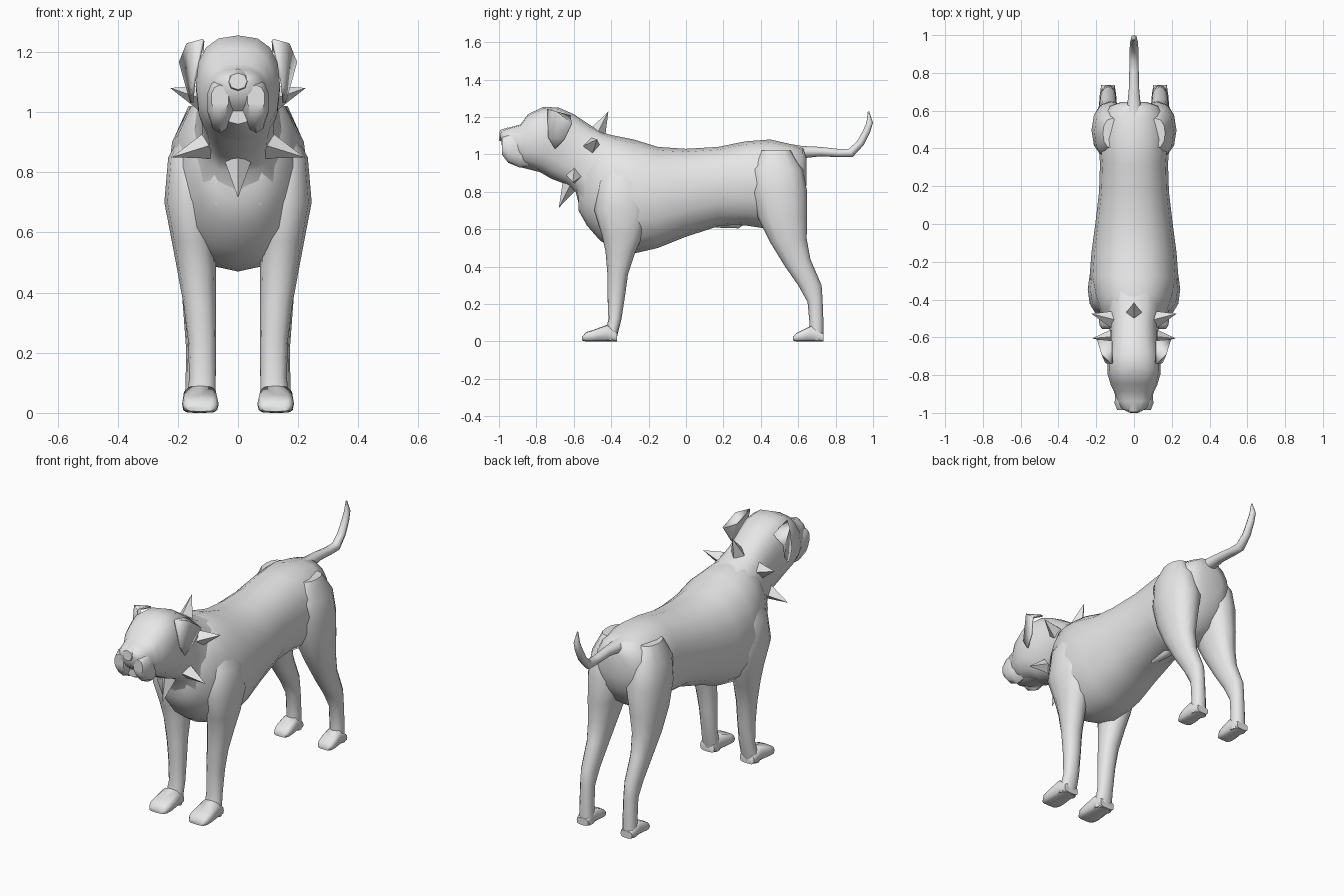
import bpy, bmesh, math
from mathutils import Vector

grey = bpy.data.materials.new("light grey")
grey.diffuse_color = (0.8, 0.8, 0.8, 1)


def finish(name, bm, mirror=False, smooth=True, thick=0):
    bmesh.ops.recalc_face_normals(bm, faces=bm.faces)
    me = bpy.data.meshes.new(name)
    bm.to_mesh(me)
    bm.free()
    me.materials.append(grey)
    if smooth:
        me.shade_smooth()
        me.set_sharp_from_angle(angle=math.radians(55))
    ob = bpy.data.objects.new(name, me)
    bpy.context.collection.objects.link(ob)
    if thick:
        mod = ob.modifiers.new("thickness", 'SOLIDIFY')
        mod.thickness = thick
        mod.offset = 0
    if mirror:
        ob.modifiers.new("mirror", 'MIRROR')
    return ob


def loft(name, rings, mirror=False, n=12, power=2.2):
    """Skin rings (ya, za, yb, zb, half_width, centre_x) spanning a to b."""
    bm = bmesh.new()
    loops = []
    for ya, za, yb, zb, hw, *cx in rings:
        x0 = cx[0] if cx else 0
        loop = []
        for i in range(n):
            t = 2 * math.pi * i / n
            c = math.copysign(abs(math.cos(t)) ** (2 / power), math.cos(t))
            s = math.copysign(abs(math.sin(t)) ** (2 / power), math.sin(t))
            loop.append(bm.verts.new((x0 + hw * s,
                                      (ya + yb) / 2 + (yb - ya) / 2 * c,
                                      (za + zb) / 2 + (zb - za) / 2 * c)))
        loops.append(loop)
    for p, q in zip(loops, loops[1:]):
        for i in range(n):
            j = (i + 1) % n
            bm.faces.new((p[i], p[j], q[j], q[i]))
    bm.faces.new(loops[0])
    bm.faces.new(loops[-1])
    return finish(name, bm, mirror)


def along_y(rows, *cx):
    """Upright rings from rows of (y, bottom, top, half_width)."""
    return [(y, lo, y, hi, hw, *cx) for y, lo, hi, hw in rows]


# Torso from chest to rump
loft("torso", along_y([
    (-0.575, 0.70, 0.92, 0.08), (-0.53, 0.62, 1.03, 0.145),
    (-0.46, 0.54, 1.10, 0.185), (-0.38, 0.49, 1.10, 0.215),
    (-0.28, 0.47, 1.08, 0.235), (-0.15, 0.50, 1.04, 0.225),
    (0.0, 0.56, 1.03, 0.205), (0.17, 0.615, 1.04, 0.185),
    (0.32, 0.62, 1.07, 0.18), (0.45, 0.60, 1.08, 0.19),
    (0.56, 0.66, 1.055, 0.175), (0.625, 0.76, 1.04, 0.13),
    (0.645, 0.84, 0.98, 0.07)]), n=16)
loft("belly_bump", along_y([(0.12, 0.61, 0.66, 0.02), (0.28, 0.605, 0.66, 0.03),
                            (0.32, 0.63, 0.66, 0.015)]), n=8)

# Neck and skull in one tapering form
loft("neck_and_head", [
    (-0.56, 0.68, -0.33, 1.085, 0.16), (-0.59, 0.80, -0.44, 1.115, 0.14),
    (-0.64, 0.84, -0.51, 1.155, 0.125), (-0.72, 0.87, -0.60, 1.215, 0.128),
    (-0.78, 0.905, -0.68, 1.25, 0.14), (-0.83, 0.925, -0.76, 1.255, 0.14),
    (-0.865, 0.935, -0.845, 1.215, 0.122), (-0.89, 0.96, -0.885, 1.16, 0.106),
    (-0.93, 0.99, -0.94, 1.145, 0.09), (-0.965, 1.02, -0.98, 1.13, 0.07),
    (-0.985, 1.05, -0.995, 1.115, 0.04)], n=16, power=2.5)

# Muzzle details
loft("jowl", along_y([(-0.83, 0.94, 1.08, 0.025, ), (-0.89, 0.93, 1.11, 0.04),
                      (-0.95, 0.955, 1.11, 0.045), (-0.985, 1.0, 1.09, 0.03)], 0.06),
     mirror=True, n=10)
loft("lower_jaw", along_y([(-0.78, 0.905, 1.05, 0.10), (-0.88, 0.93, 1.05, 0.075),
                           (-0.945, 0.96, 1.04, 0.045)]), n=10)
loft("nose", [(-0.96, 1.06, -0.95, 1.145, 0.045), (-1.0, 1.075, -0.995, 1.13, 0.03)], n=8)

# Folded ears
bm = bmesh.new()
a, b, c, d, e, f, g = [bm.verts.new(p) for p in (
    (0.115, -0.74, 1.24), (0.115, -0.62, 1.205), (0.168, -0.69, 1.225),
    (0.192, -0.61, 1.165), (0.148, -0.735, 1.09), (0.153, -0.70, 1.03),
    (0.168, -0.65, 1.08))]
for face in ((a, c, b), (b, c, d), (a, e, c), (c, e, g), (c, g, d), (e, f, g)):
    bm.faces.new(face)
finish("ear", bm, mirror=True, thick=0.01)

# Front legs and paws
loft("front_leg", [
    (-0.40, 0.99, -0.28, 0.99, 0.04, 0.115), (-0.47, 0.85, -0.22, 0.85, 0.08, 0.152),
    (-0.49, 0.70, -0.20, 0.70, 0.085, 0.16), (-0.45, 0.57, -0.23, 0.57, 0.072, 0.148),
    (-0.43, 0.48, -0.27, 0.48, 0.065, 0.138), (-0.42, 0.36, -0.31, 0.36, 0.054, 0.127),
    (-0.42, 0.25, -0.325, 0.25, 0.047, 0.12), (-0.415, 0.12, -0.345, 0.12, 0.044, 0.118),
    (-0.43, 0.05, -0.365, 0.04, 0.048, 0.122), (-0.44, 0.01, -0.375, 0.0, 0.05, 0.124)],
    mirror=True)
loft("front_paw", along_y([
    (-0.37, 0, 0.05, 0.045), (-0.42, 0, 0.09, 0.055), (-0.50, 0, 0.06, 0.061),
    (-0.535, 0, 0.05, 0.058), (-0.555, 0.005, 0.025, 0.045)], 0.125),
    mirror=True, power=3.5)

# Hind legs and paws
loft("hind_leg", [
    (0.40, 1.02, 0.56, 1.02, 0.05, 0.115), (0.345, 0.92, 0.625, 0.92, 0.085, 0.125),
    (0.345, 0.80, 0.648, 0.80, 0.105, 0.12), (0.385, 0.66, 0.648, 0.66, 0.085, 0.132),
    (0.45, 0.53, 0.645, 0.55, 0.066, 0.138), (0.53, 0.40, 0.665, 0.44, 0.05, 0.138),
    (0.60, 0.30, 0.725, 0.30, 0.042, 0.137), (0.65, 0.21, 0.73, 0.23, 0.037, 0.136),
    (0.66, 0.10, 0.735, 0.10, 0.038, 0.136), (0.66, 0.01, 0.735, 0.0, 0.04, 0.136)],
    mirror=True)
loft("hind_paw", along_y([
    (0.735, 0, 0.04, 0.036), (0.67, 0, 0.085, 0.045), (0.62, 0, 0.06, 0.048),
    (0.59, 0, 0.045, 0.045), (0.573, 0.005, 0.025, 0.036)], 0.138),
    mirror=True, power=3.5)

# Upturned tail
loft("tail", [
    (0.56, 0.97, 0.56, 1.055, 0.06), (0.63, 0.98, 0.62, 1.045, 0.036),
    (0.72, 0.99, 0.72, 1.04, 0.027), (0.82, 0.985, 0.81, 1.03, 0.025),
    (0.89, 0.985, 0.87, 1.03, 0.025), (0.95, 1.05, 0.915, 1.07, 0.023),
    (0.985, 1.12, 0.945, 1.125, 0.02), (1.0, 1.17, 0.965, 1.17, 0.016),
    (0.98, 1.23, 0.972, 1.23, 0.003)], n=8)


# Ring of four-sided spikes round the neck
def spike(name, base, tip, mirror=False):
    base, tip = Vector(base), Vector(tip)
    axis = tip - base
    bm = bmesh.new()
    bmesh.ops.create_cone(bm, cap_ends=True, segments=4, radius1=0.047, radius2=0,
                          depth=axis.length)
    bmesh.ops.remove_doubles(bm, verts=bm.verts, dist=0.0001)
    rot = axis.to_track_quat('Z', 'Y').to_matrix()
    for v in bm.verts:
        v.co = rot @ v.co + (base + tip) / 2
    finish(name, bm, mirror, smooth=False)


spike("top_spike", (0, -0.475, 1.11), (0, -0.415, 1.23))
spike("upper_side_spike", (0.11, -0.505, 1.045), (0.225, -0.475, 1.08), True)
spike("lower_side_spike", (0.095, -0.595, 0.89), (0.22, -0.605, 0.85), True)
spike("bottom_spike", (0, -0.615, 0.845), (0, -0.68, 0.715))
